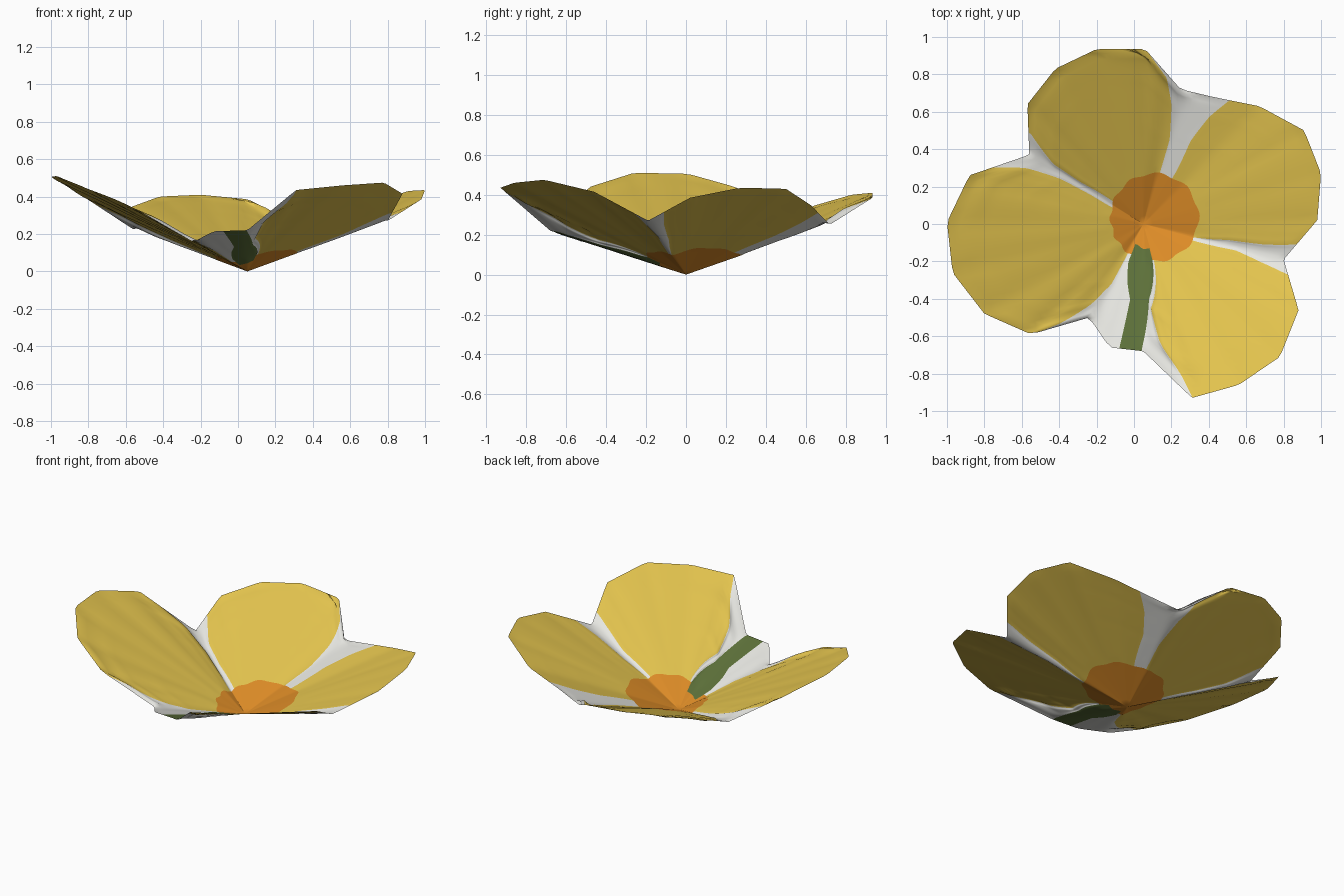
import bpy
import bmesh
from math import atan2, cos, sin, sqrt, hypot, tau

cube = bpy.data.objects.get("Cube")
if cube:
    bpy.data.objects.remove(cube, do_unlink=True)


def make_material(name, rgb):
    material = bpy.data.materials.new(name)
    material.use_nodes = True
    colour = (*rgb, 1)
    material.diffuse_color = colour
    material.node_tree.nodes["Principled BSDF"].inputs["Base Color"].default_value = colour
    return material


YELLOW, WHITE, ORANGE, GREEN = range(4)
materials = [
    make_material("petal yellow", (.77, .55, .076)),
    make_material("pale white", (.82, .82, .78)),
    make_material("centre orange", (.72, .26, .02)),
    make_material("stem green", (.11, .165, .042)),
]

# Lowest point of the flower, and the rim corners (x, y, z) counter-clockwise
CENTRE_X = .05
rim = [
    (.98, .02, .385), (1, .27, .435), (.91, .5, .43), (.67, .63, .345),
    (.42, .68, .29), (.25, .72, .25), (.06, .935, .385), (-.2, .935, .41),
    (-.42, .83, .4), (-.57, .64, .345), (-.56, .37, .225), (-.88, .26, .435),
    (-1, .01, .505), (-.97, -.26, .51), (-.8, -.48, .44), (-.55, -.59, .335),
    (-.24, -.5, .157), (-.13, -.66, .215), (.05, -.68, .22), (.31, -.93, .435),
    (.56, -.86, .46), (.78, -.71, .475), (.88, -.46, .415), (.8, -.19, .27),
]

# Coloured areas: colour, first edge and last edge in plan, from centre to rim
areas = [
    (YELLOW, [(.31, -.07), (.5, -.085), (.7, -.11), (.87, -.11)],
             [(.22, .27), (.3, .44), (.4, .57), (.51, .66)]),
    (YELLOW, [(.14, .28), (.19, .45), (.2, .64), (.17, .8), (.07, .92)],
             [(-.11, .12), (-.28, .22), (-.43, .32), (-.55, .48)]),
    (YELLOW, [(-.12, .09), (-.23, .155), (-.39, .24), (-.58, .3), (-.75, .3)],
             [(-.05, -.19), (-.12, -.32), (-.23, -.43), (-.39, -.53), (-.54, -.59)]),
    (GREEN, [(-.03, -.2), (-.02, -.4), (-.08, -.67)],
            [(.1, -.2), (.08, -.4), (.04, -.68)]),
    (YELLOW, [(.11, -.21), (.09, -.45), (.14, -.64), (.25, -.8), (.31, -.92)],
             [(.32, -.09), (.54, -.14), (.67, -.2), (.82, -.27)]),
]


def rim_at(angle):
    """Distance to the rim and its height in a given direction."""
    dx, dy = cos(angle), sin(angle)
    for i, (bx, by, bz) in enumerate(rim):
        ax, ay, az = rim[i - 1]
        ax, bx = ax - CENTRE_X, bx - CENTRE_X
        side_a, side_b = dx * ay - dy * ax, dx * by - dy * bx
        if side_a <= 0 < side_b:
            f = side_a / (side_a - side_b)
            px, py = ax + f * (bx - ax), ay + f * (by - ay)
            if px * dx + py * dy > 0:
                return hypot(px, py), az + f * (bz - az)
    raise ValueError("direction misses the rim")


def disc_at(angle):
    """Distance to the slightly wavy, off-centre orange disc edge."""
    ox, oy, radius = .06, .035, .235
    along = ox * cos(angle) + oy * sin(angle)
    across = ox * sin(angle) - oy * cos(angle)
    return along + sqrt(radius ** 2 - across ** 2) + .007 * sin(angle * 11)


def edge_profile(points):
    """Turn a plan edge into pairs (share of the way to the rim, angle)."""
    start, profile = -.27, []
    for x, y in points:
        angle = (atan2(y, x - CENTRE_X) - start) % tau + start
        inner, outer = disc_at(angle), rim_at(angle)[0]
        share = (hypot(x - CENTRE_X, y) - inner) / (outer - inner)
        profile.append((share, angle))
    return profile


def angle_on(profile, share):
    if share <= profile[0][0]:
        return profile[0][1]
    for (s0, a0), (s1, a1) in zip(profile, profile[1:]):
        if share <= s1:
            return a0 + (a1 - a0) * (share - s0) / (s1 - s0)
    return profile[-1][1]


# Strips around the flower: each coloured area, then the pale gap after it
strips = []
for i, (colour, first, last) in enumerate(areas):
    first, last = edge_profile(first), edge_profile(last)
    if i + 1 < len(areas):
        following = edge_profile(areas[i + 1][1])
    else:
        following = [(s, a + tau) for s, a in edge_profile(areas[0][1])]
    strips.append((colour, first, last, 28 if colour == YELLOW else 8))
    strips.append((WHITE, last, following, 10))

DISC_RINGS, PETAL_RINGS = 6, 26
bm = bmesh.new()
tip = bm.verts.new((CENTRE_X, 0, 0))
columns = []
inner_verts = []
for colour, first, last, count in strips:
    for c in range(count):
        column = []
        for ring in range(1, DISC_RINGS + PETAL_RINGS + 1):
            share = max(0, (ring - DISC_RINGS) / PETAL_RINGS)
            a0, a1 = angle_on(first, share), angle_on(last, share)
            angle = a0 + (a1 - a0) * c / count
            inner, (outer, height) = disc_at(angle), rim_at(angle)
            if ring <= DISC_RINGS:
                r = inner * ring / DISC_RINGS
            else:
                r = inner + (outer - inner) * share
            vert = bm.verts.new((CENTRE_X + r * cos(angle), r * sin(angle), height * r / outer))
            column.append(vert)
            if DISC_RINGS < ring < DISC_RINGS + PETAL_RINGS:
                inner_verts.append(vert)
        columns.append((colour, column))

# Orange disc, with the stem reaching a little way into it, then the petals
for i, (colour, column) in enumerate(columns):
    neighbour = columns[(i + 1) % len(columns)][1]
    bm.faces.new((tip, column[0], neighbour[0])).material_index = ORANGE
    for ring in range(1, len(column)):
        face = bm.faces.new((column[ring - 1], column[ring], neighbour[ring], neighbour[ring - 1]))
        in_disc = ring < DISC_RINGS
        stem_end = colour == GREEN and ring >= DISC_RINGS - 2
        face.material_index = ORANGE if in_disc and not stem_end else colour

# Soften the folds between petals while keeping the rim crisp
for _ in range(8):
    bmesh.ops.smooth_vert(bm, verts=inner_verts, factor=.5, use_axis_z=True)

mesh = bpy.data.meshes.new("flower")
bm.to_mesh(mesh)
bm.free()
for material in materials:
    mesh.materials.append(material)
mesh.shade_smooth()
flower = bpy.data.objects.new("flower", mesh)
bpy.context.collection.objects.link(flower)
